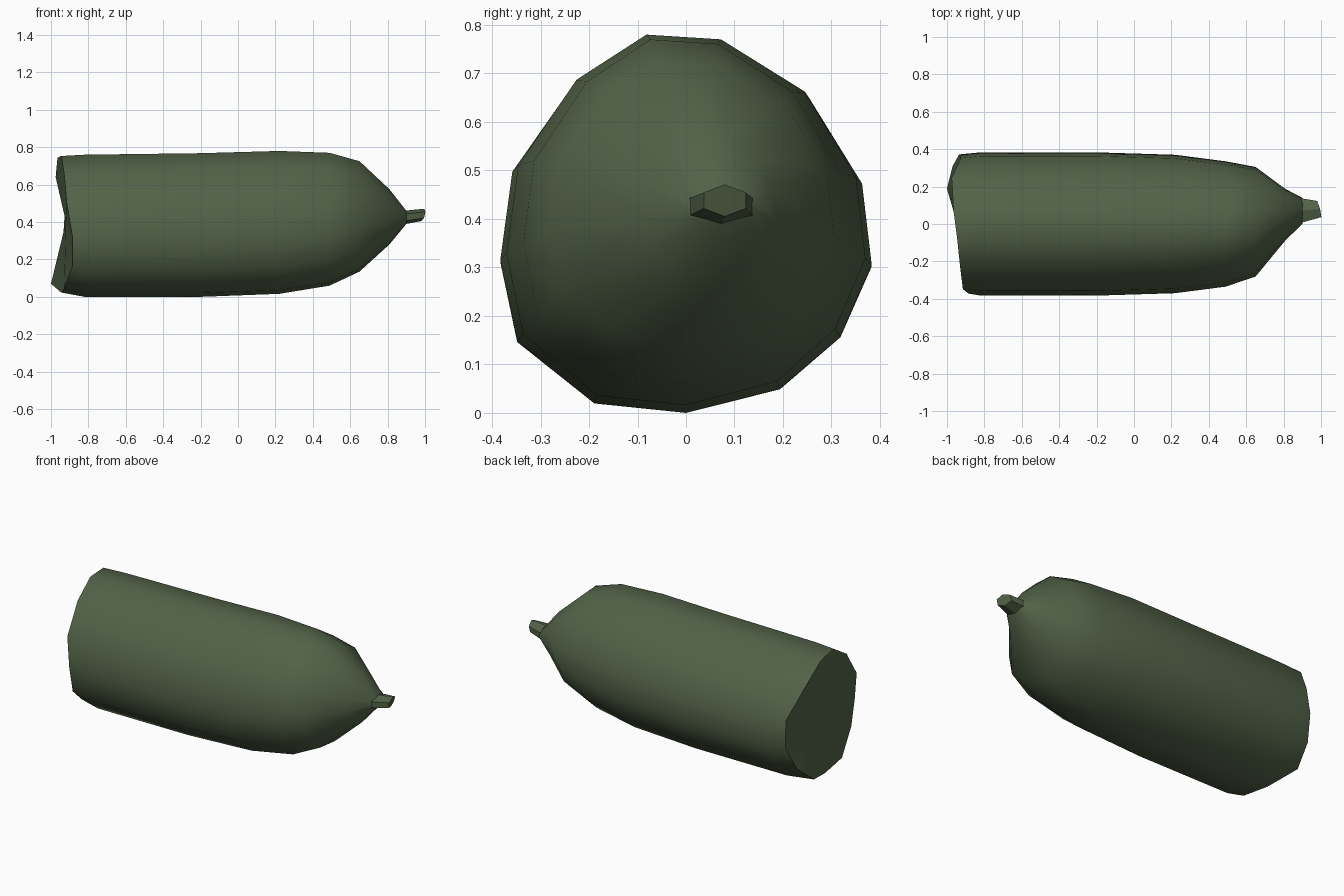
import bpy, bmesh, math

if "Cube" in bpy.data.objects:
    bpy.data.objects.remove(bpy.data.objects["Cube"])

green = bpy.data.materials.new("dark green")
green.diffuse_color = (0.085, 0.122, 0.064, 1)
green.use_nodes = True
green.node_tree.nodes["Principled BSDF"].inputs["Base Color"].default_value = green.diffuse_color

# Irregular 13-sided cross-section (y, z) and the ragged x of the cut end
OUTLINE = [(0, 0), (.195, .05), (.32, .16), (.385, .31), (.365, .48),
           (.255, .66), (.075, .77), (-.085, .78), (-.235, .685),
           (-.36, .505), (-.385, .32), (-.35, .15), (-.19, .02)]
RAGGED = [-.945, -1.0, -.97, -.935, -.925, -.975, -.965, -.945,
          -.93, -.915, -.885, -.885, -.93]
UNIT = [(y / .385, (z - .39) / .39) for y, z in OUTLINE]


def ring(xs, cy, hy, cz, hz, unit):
    return [(x, cy + hy * u, cz + hz * v) for x, (u, v) in zip(xs, unit)]


def loft(name, rings, start, end, angle):
    """Skin rings together; each end is closed to a point, or flat if None."""
    bm = bmesh.new()
    loops = [[bm.verts.new(p) for p in r] for r in rings]
    n = len(loops[0])
    for a, b in zip(loops, loops[1:]):
        for i in range(n):
            j = (i + 1) % n
            bm.faces.new((a[i], a[j], b[j], b[i]))
    for loop, tip in ((loops[0], start), (loops[-1], end)):
        if tip is None:
            bm.faces.new(loop)
        else:
            c = bm.verts.new(tip)
            for i in range(n):
                bm.faces.new((loop[i], loop[(i + 1) % n], c))
    bmesh.ops.recalc_face_normals(bm, faces=bm.faces)
    me = bpy.data.meshes.new(name)
    bm.to_mesh(me)
    bm.free()
    me.materials.append(green)
    ob = bpy.data.objects.new(name, me)
    bpy.context.collection.objects.link(ob)
    bpy.ops.object.select_all(action='DESELECT')
    ob.select_set(True)
    bpy.context.view_layer.objects.active = ob
    bpy.ops.object.shade_smooth_by_angle(angle=math.radians(angle))
    return ob


# Body: ragged cut end, long barrel, rounded off-centre nose
SECTIONS = [(-.82, 0, .383, .38, .38), (-.2, 0, .383, .384, .384),
            (.22, 0, .37, .398, .382), (.49, 0, .335, .415, .355),
            (.65, .012, .293, .43, .295), (.81, .05, .137, .428, .147),
            (.90, .07, .07, .425, .035)]
rings = [ring(RAGGED, 0, .372, .388, .365, UNIT)]
rings += [ring([x] * 13, cy, hy, cz, hz, UNIT) for x, cy, hy, cz, hz in SECTIONS]
loft("body", rings, (-.92, 0, .4), (.92, .075, .428), 50)

# Stub: small faceted stem with a slanted end
HEX = [(math.cos(a), math.sin(a)) for a in (math.radians(30 + 60 * i) for i in range(6))]
base = ring([.895] * 6, .072, .075, .425, .036, HEX)
tip = ring([.987 - .013 * u + .008 * v for u, v in HEX], .08, .05, .438, .033, HEX)
loft("stem_stub", [base, tip], None, None, 20)
